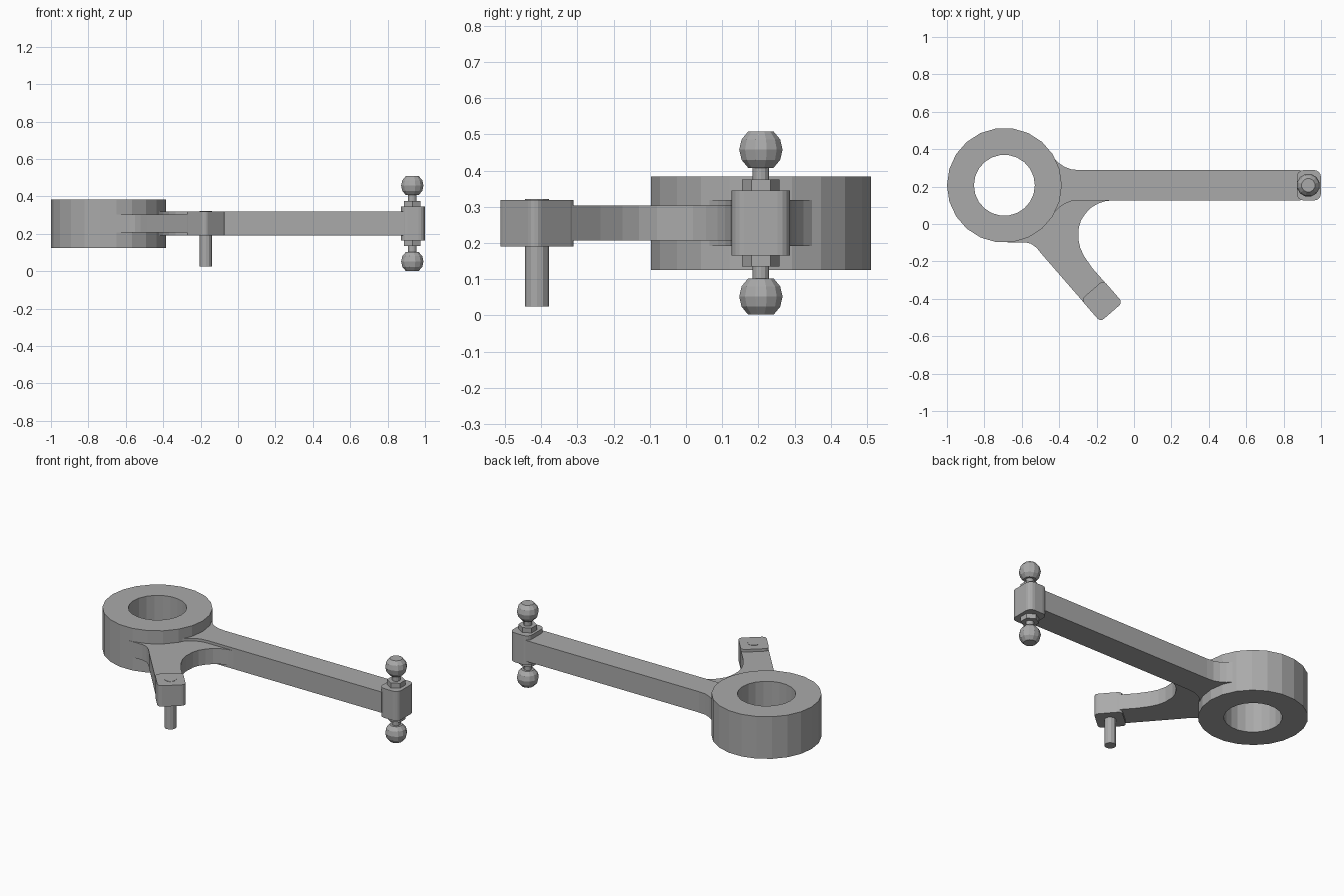
import bpy, bmesh, math
from mathutils import Matrix, Vector

cube = bpy.data.objects.get("Cube")
if cube:
    bpy.data.objects.remove(cube, do_unlink=True)

AXIS_Y = 0.207                      # shared line of hub, arm and ball studs
MID_Z = 0.255
HUB = (-0.693, AXIS_Y)
STUD = (0.932, AXIS_Y)
PIN = (-0.172, -0.412)

steel = bpy.data.materials.new("grey metal")
steel.use_nodes = True
GREY = (0.4, 0.4, 0.4, 1)
steel.diffuse_color = GREY
steel.node_tree.nodes["Principled BSDF"].inputs["Base Color"].default_value = GREY


def finish(name, bm):
    bmesh.ops.recalc_face_normals(bm, faces=bm.faces)
    mesh = bpy.data.meshes.new(name)
    bm.to_mesh(mesh)
    bm.free()
    mesh.materials.append(steel)
    obj = bpy.data.objects.new(name, mesh)
    bpy.context.collection.objects.link(obj)
    return obj


def plate(name, outline, z0, z1):
    """Extrude a flat outline from z0 up to z1."""
    bm = bmesh.new()
    face = bm.faces.new([bm.verts.new((x, y, z0)) for x, y in outline])
    grown = bmesh.ops.extrude_face_region(bm, geom=[face])["geom"]
    verts = [g for g in grown if isinstance(g, bmesh.types.BMVert)]
    bmesh.ops.translate(bm, verts=verts, vec=(0, 0, z1 - z0))
    return finish(name, bm)


def lathe(name, profile, centre, sides, turn=0.0, closed=False):
    """Revolve (radius, z) points; open profiles get flat end caps."""
    bm = bmesh.new()
    rings = []
    for r, z in profile:
        angles = [turn + math.tau * i / sides for i in range(sides)]
        rings.append([bm.verts.new((centre[0] + r * math.cos(a),
                                    centre[1] + r * math.sin(a), z)) for a in angles])
    pairs = list(zip(rings, rings[1:]))
    if closed:
        pairs.append((rings[-1], rings[0]))
    else:
        bm.faces.new(rings[0])
        bm.faces.new(rings[-1])
    for low, high in pairs:
        for i in range(sides):
            j = (i + 1) % sides
            bm.faces.new((low[i], low[j], high[j], high[i]))
    return finish(name, bm)


def rounded_box(centre, hx, hy, radius, angle=0.0, steps=4):
    """Outline of a rotated rectangle with round corners."""
    spin = Matrix.Rotation(angle, 2)
    points = []
    for q, (sx, sy) in enumerate(((1, 1), (-1, 1), (-1, -1), (1, -1))):
        for k in range(steps + 1):
            a = math.pi / 2 * (q + k / steps)
            p = Vector((sx * (hx - radius) + radius * math.cos(a),
                        sy * (hy - radius) + radius * math.sin(a)))
            points.append(Vector(centre) + spin @ p)
    return points


# Hub ring
lathe("hub_ring", [(0.163, 0.125), (0.307, 0.125), (0.307, 0.384), (0.163, 0.384)],
      HUB, 22, closed=True)

# Long arm, flared where it meets the hub
flare = [(-0.47, 0.19), (-0.43, 0.148), (-0.40, 0.118), (-0.37, 0.098),
         (-0.335, 0.085), (-0.29, 0.081), (0.89, 0.081)]
plate("long_arm",
      [(x, AXIS_Y + w) for x, w in flare] + [(x, AXIS_Y - w) for x, w in reversed(flare)],
      MID_Z - 0.064, MID_Z + 0.064)

# Short side arm, thinner, blending into hub and long arm
plate("side_arm",
      [(-0.66, -0.05), (-0.676, -0.098), (-0.58, -0.098), (-0.55, -0.106), (-0.52, -0.128),
       (-0.49, -0.165), (-0.231, -0.463), (-0.113, -0.361), (-0.222, -0.237),
       (-0.265, -0.175), (-0.287, -0.13), (-0.298, -0.08), (-0.295, -0.017),
       (-0.283, 0.02), (-0.26, 0.055), (-0.23, 0.087), (-0.195, 0.108),
       (-0.155, 0.122), (-0.11, 0.127), (-0.11, 0.15), (-0.45, 0.15)],
      MID_Z - 0.048, MID_Z + 0.048)

# Side arm tip with its downward pin
plate("side_arm_tip", rounded_box(PIN, 0.079, 0.079, 0.025, math.radians(-49)), 0.19, 0.319)
lathe("side_arm_pin", [(0.033, 0.025), (0.033, 0.321)], PIN, 12)

# Long arm end block
plate("arm_end_block", rounded_box((0.935, AXIS_Y), 0.064, 0.081, 0.035),
      MID_Z - 0.09, MID_Z + 0.09)

# Ball studs above and below: hex nut, neck and truncated ball
for side, s in (("upper", 1), ("lower", -1)):
    def span(r, a, b):
        return [(r, MID_Z + s * a), (r, MID_Z + s * b)]
    lathe(side + "_nut", span(0.052, 0.08, 0.12), STUD, 6, math.pi / 2)
    lathe(side + "_neck", span(0.023, 0.11, 0.17), STUD, 12)
    ball = []
    for k in range(-2, 3):
        a = math.radians(27 * k)
        ball.append((0.062 * math.cos(a), MID_Z + s * (0.203 + 0.062 * math.sin(a))))
    lathe(side + "_ball", ball, STUD, 12, math.pi / 12)
